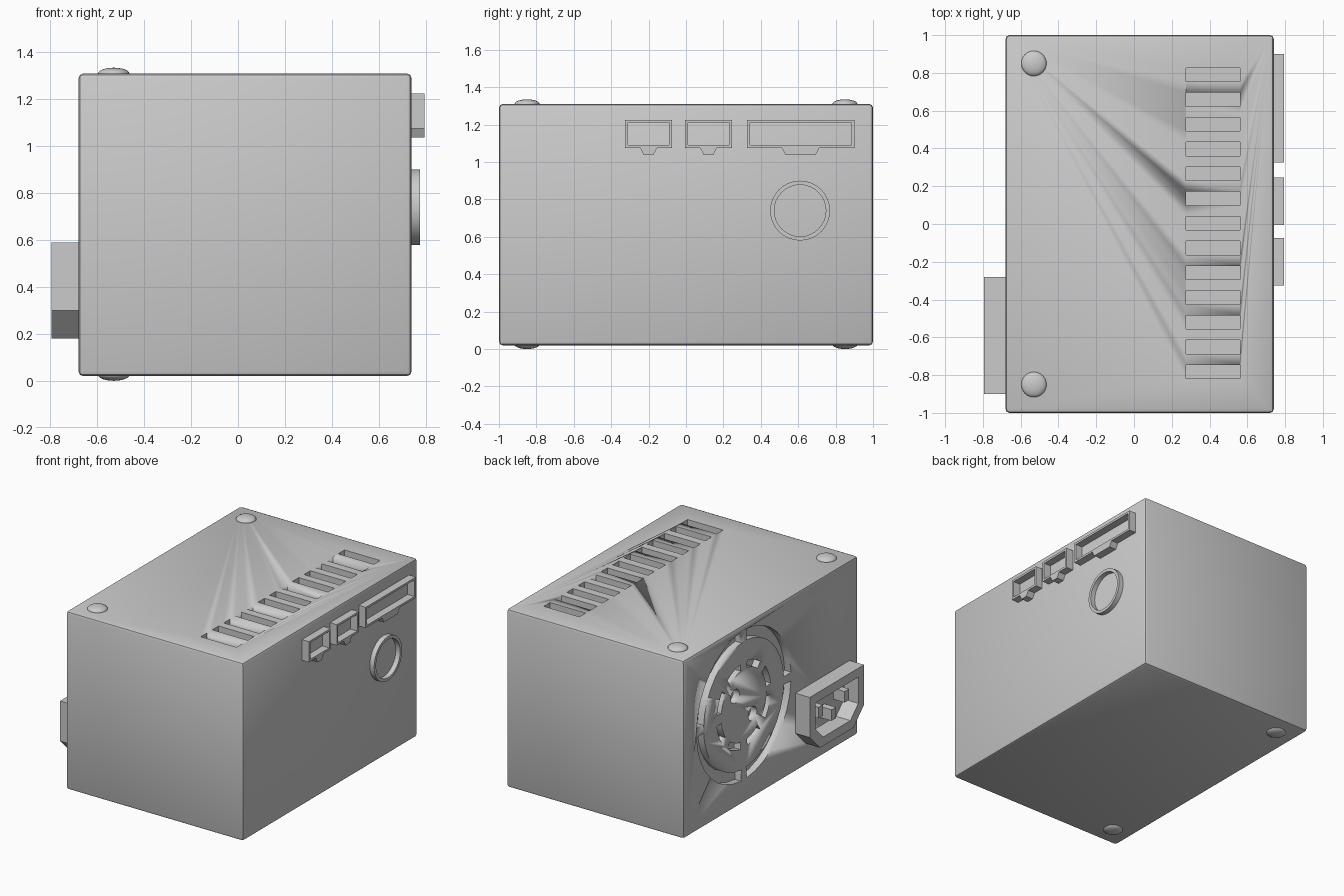
import bpy, bmesh
from math import sin, cos, pi, radians
from mathutils import Matrix, Vector

if "Cube" in bpy.data.objects:
    bpy.data.objects.remove(bpy.data.objects["Cube"])


def finish(bm, name, angle=30):
    bmesh.ops.recalc_face_normals(bm, faces=bm.faces[:])
    me = bpy.data.meshes.new(name)
    bm.to_mesh(me)
    bm.free()
    ob = bpy.data.objects.new(name, me)
    bpy.context.collection.objects.link(ob)
    bpy.ops.object.select_all(action='DESELECT')
    bpy.context.view_layer.objects.active = ob
    ob.select_set(True)
    bpy.ops.object.shade_smooth_by_angle(angle=radians(angle))
    return ob


def box(bm, x0, x1, y0, y1, z0, z1):
    m = Matrix.Translation(((x0 + x1) / 2, (y0 + y1) / 2, (z0 + z1) / 2))
    m = m @ Matrix.Diagonal((x1 - x0, y1 - y0, z1 - z0, 1))
    bmesh.ops.create_cube(bm, size=1, matrix=m)


def prism(bm, pts, x0, x1):
    """Extrude a (y, z) profile along x."""
    a, b = [[bm.verts.new((x, y, z)) for y, z in pts] for x in (x0, x1)]
    bm.faces.new(a)
    bm.faces.new(b[::-1])
    for i in range(len(pts)):
        j = (i + 1) % len(pts)
        bm.faces.new((a[i], b[i], b[j], a[j]))


def tube(bm, outer, inner, x0, x1):
    """Frame between two (y, z) outlines with equal point counts."""
    loops = [[bm.verts.new((x, y, z)) for y, z in pts]
             for x, pts in ((x0, outer), (x1, outer), (x1, inner), (x0, inner))]
    n = len(outer)
    for k in range(4):
        a, b = loops[k], loops[(k + 1) % 4]
        for i in range(n):
            j = (i + 1) % n
            bm.faces.new((a[i], b[i], b[j], a[j]))


def arc(cy, cz, r, a0, a1, n):
    return [(cy + r * cos(a0 + (a1 - a0) * i / n), cz + r * sin(a0 + (a1 - a0) * i / n))
            for i in range(n + 1)]


def rect(y0, y1, z0, z1):
    return [(y0, z0), (y1, z0), (y1, z1), (y0, z1)]


# Main housing with softened edges
bm = bmesh.new()
box(bm, -0.68, 0.74, -1, 1, 0.02, 1.31)
bmesh.ops.bevel(bm, geom=bm.edges[:], offset=0.02, segments=2, profile=0.5, affect='EDGES')
housing = finish(bm, "housing")

# Cutter: top vents, fan grille slots and screw holes
bm = bmesh.new()
for i in range(13):
    y = 0.79 - i * 0.131
    box(bm, 0.275, 0.56, y - 0.036, y + 0.036, 1.26, 1.4)
FY, FZ = 0.31, 0.73


def slot(r0, r1, mid, half, n):
    prism(bm, arc(FY, FZ, r1, mid - half, mid + half, n)
          + arc(FY, FZ, r0, mid + half, mid - half, n), -0.8, -0.63)


for k in range(4):
    slot(0.46, 0.54, pi / 4 + k * pi / 2, pi / 4 - 0.06, 8)
for k in range(8):
    slot(0.26, 0.31, pi / 8 + k * pi / 4, 0.26, 3)
for s in (-1, 1):
    prism(bm, arc(FY + s * 0.1, FZ + s * 0.1, 0.05, 0, 2 * pi, 16)[:-1], -0.8, -0.63)
cutter = finish(bm, "vent_cutter")
cutter.hide_render = True

bpy.context.view_layer.objects.active = housing
mod = housing.modifiers.new("vents", 'BOOLEAN')
mod.operation = 'DIFFERENCE'
mod.solver = 'EXACT'
mod.object = cutter
bpy.ops.object.modifier_apply(modifier=mod.name)
bpy.data.objects.remove(cutter)

# Domed studs on the top and bottom
for z, side in ((0.025, "bottom"), (1.31, "top")):
    bm = bmesh.new()
    for y in (-0.85, 0.85):
        m = Matrix.Translation((-0.53, y, z)) @ Matrix.Diagonal((0.067, 0.067, 0.025, 1))
        bmesh.ops.create_uvsphere(bm, u_segments=24, v_segments=12, radius=1, matrix=m)
    finish(bm, side + "_studs", 60)

# Cable connectors with a latch notch below each frame
for n, (y0, y1, t) in enumerate(((-0.325, -0.075, 0.045), (-0.005, 0.245, 0.045),
                                 (0.325, 0.9, 0.1))):
    bm = bmesh.new()
    tube(bm, rect(y0, y1, 1.075, 1.225), rect(y0 + 0.016, y1 - 0.016, 1.09, 1.21), 0.73, 0.795)
    c = (y0 + y1) / 2
    prism(bm, [(c - t, 1.075), (c - t + 0.02, 1.037), (c + t - 0.02, 1.037), (c + t, 1.075)],
          0.73, 0.795)
    finish(bm, f"connector_{n + 1}")

# Round cable outlet ring
bm = bmesh.new()
tube(bm, arc(0.61, 0.74, 0.16, 0, 2 * pi, 32)[:-1],
     arc(0.61, 0.74, 0.138, 0, 2 * pi, 32)[:-1], 0.73, 0.775)
finish(bm, "cable_ring")

# Power inlet: frame with chamfered lower corners
def inlet(d, c):
    y0, y1, z0, z1 = -0.9 + d, -0.28 - d, 0.18 + d, 0.59 - d
    return [(y0 + c, z0), (y1 - c, z0), (y1, z0 + c), (y1, z1), (y0, z1), (y0, z0 + c)]


bm = bmesh.new()
tube(bm, inlet(0, 0.12), inlet(0.065, 0.09), -0.795, -0.67)
finish(bm, "power_inlet")

# Three contact pins
bm = bmesh.new()
for y, z in ((-0.74, 0.42), (-0.59, 0.345), (-0.44, 0.42)):
    box(bm, -0.77, -0.67, y - 0.025, y + 0.025, z - 0.04, z + 0.04)
finish(bm, "inlet_pins")
